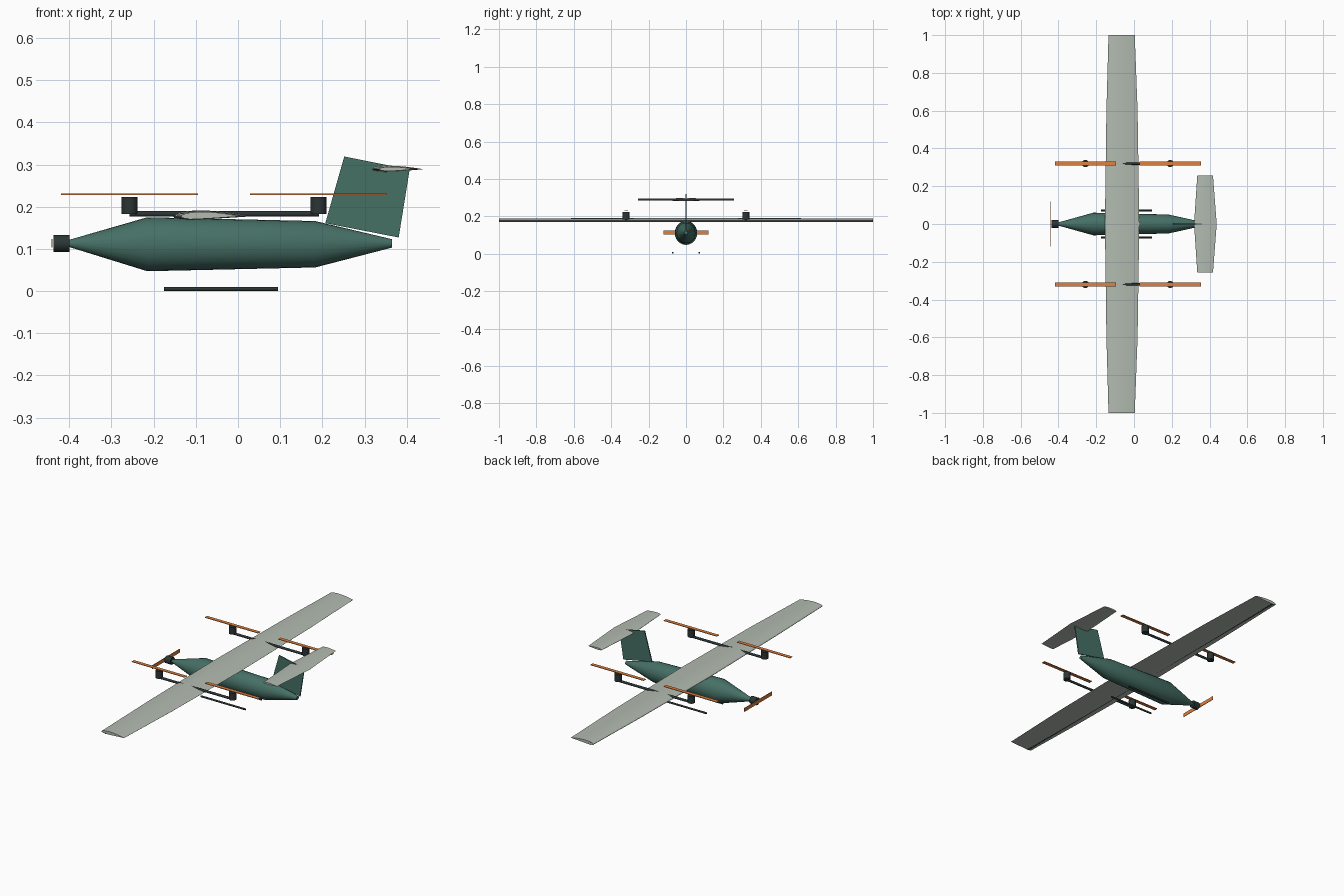
import bpy, bmesh, math
from mathutils import Vector

if "Cube" in bpy.data.objects:
    bpy.data.objects.remove(bpy.data.objects["Cube"])


def material(name, rgb):
    m = bpy.data.materials.new(name)
    m.diffuse_color = (*rgb, 1)
    m.use_nodes = True
    m.node_tree.nodes["Principled BSDF"].inputs["Base Color"].default_value = m.diffuse_color
    return m


GREEN = material("body_green", (0.06, 0.16, 0.13))
PALE = material("wing_pale", (0.45, 0.50, 0.44))
DARK = material("carbon_dark", (0.025, 0.035, 0.035))
ORANGE = material("prop_orange", (0.75, 0.22, 0.05))


def finish(name, bm, mat, smooth=True):
    bmesh.ops.recalc_face_normals(bm, faces=bm.faces)
    me = bpy.data.meshes.new(name)
    bm.to_mesh(me)
    bm.free()
    ob = bpy.data.objects.new(name, me)
    bpy.context.collection.objects.link(ob)
    me.materials.append(mat)
    if smooth:
        bpy.ops.object.select_all(action='DESELECT')
        ob.select_set(True)
        bpy.context.view_layer.objects.active = ob
        bpy.ops.object.shade_smooth_by_angle(angle=math.radians(30))
    return ob


def loft(name, rings, mat, smooth=True):
    """Skin a list of equal-length point loops and cap both ends."""
    bm = bmesh.new()
    vs = [[bm.verts.new(p) for p in r] for r in rings]
    n = len(vs[0])
    for a, b in zip(vs, vs[1:]):
        for i in range(n):
            j = (i + 1) % n
            bm.faces.new((a[i], a[j], b[j], b[i]))
    bm.faces.new(vs[0])
    bm.faces.new(vs[-1])
    return finish(name, bm, mat, smooth)


def tube(name, a, b, r, mat, n=20):
    a, b = Vector(a), Vector(b)
    q = (b - a).to_track_quat('Z', 'Y')
    ring = [q @ Vector((r * math.cos(t), r * math.sin(t), 0))
            for t in (2 * math.pi * i / n for i in range(n))]
    return loft(name, [[a + p for p in ring], [b + p for p in ring]], mat)


def box(name, c, s, mat):
    ring = [(sx * s[0] / 2, sy * s[1] / 2) for sx, sy in ((-1, -1), (1, -1), (1, 1), (-1, 1))]
    return loft(name, [[(c[0] + x, c[1] + y, c[2] + k * s[2] / 2) for x, y in ring]
                       for k in (-1, 1)], mat, False)


def airfoil(x0, x1, y, z, thick=0.12, camber=0.02, n=12):
    """Closed aerofoil loop in the xz plane at span position y."""
    c = x1 - x0

    def pt(i, side):
        u = (1 - math.cos(math.pi * i / n)) / 2
        t = 5 * thick * (0.2969 * math.sqrt(u) - 0.126 * u - 0.3516 * u**2
                         + 0.2843 * u**3 - 0.1015 * u**4)
        return (x0 + c * u, y, z + c * (4 * camber * u * (1 - u) + side * t))
    return [pt(i, 1) for i in range(n, -1, -1)] + [pt(i, -1) for i in range(1, n + 1)]


# fuselage: x, centre z, half width, half height
body = [(-0.402, 0.113, 0.008, 0.008), (-0.215, 0.111, 0.06, 0.064),
        (0.183, 0.111, 0.05, 0.055), (0.365, 0.113, 0.010, 0.010)]
loft("fuselage", [[(x, w * math.cos(t), z + h * math.sin(t))
                   for t in (2 * math.pi * i / 24 for i in range(24))]
                  for x, z, w, h in body], GREEN)

# main wing and its spar
loft("wing", [airfoil(x0, x1, y, 0.177) for y, x0, x1 in (
    (-1, -0.135, 0.004), (-0.6, -0.146, 0.019), (0, -0.154, 0.028),
    (0.6, -0.146, 0.019), (1, -0.135, 0.004))], PALE)
tube("wing_spar", (-0.112, -1, 0.1765), (-0.112, 1, 0.1765), 0.0075, DARK)

# tail fin and tailplane
fin = [(0.207, 0.161), (0.252, 0.319), (0.407, 0.288), (0.381, 0.127)]
loft("tail_fin", [[(x, y, z) for x, z in fin] for y in (-0.003, 0.003)], GREEN, False)
loft("tailplane", [airfoil(x0, x1, y, 0.289, 0.12, 0.01) for y, x0, x1 in (
    (-0.257, 0.335, 0.418), (0, 0.318, 0.438), (0.257, 0.335, 0.418))], PALE)

# nose motor and propeller
tube("nose_motor", (-0.437, 0, 0.113), (-0.400, 0, 0.113), 0.02, DARK)
box("nose_propeller", (-0.441, 0, 0.113), (0.003, 0.24, 0.02), ORANGE)

# lift booms, lift motors, rotors and skids on both sides
for side, s in (("left", -1), ("right", 1)):
    y = s * 0.32
    tube(side + "_boom", (-0.257, y, 0.183), (0.192, y, 0.183), 0.0065, DARK)
    for end, x in (("front", -0.257), ("rear", 0.191)):
        tube(f"{side}_{end}_lift_motor", (x, y, 0.183), (x, y, 0.223), 0.019, DARK)
        box(f"{side}_{end}_rotor", (x, y, 0.2295), (0.325, 0.02, 0.003), ORANGE)
    tube(side + "_skid", (-0.176, s * 0.071, 0.005), (0.095, s * 0.071, 0.005), 0.005, DARK)
